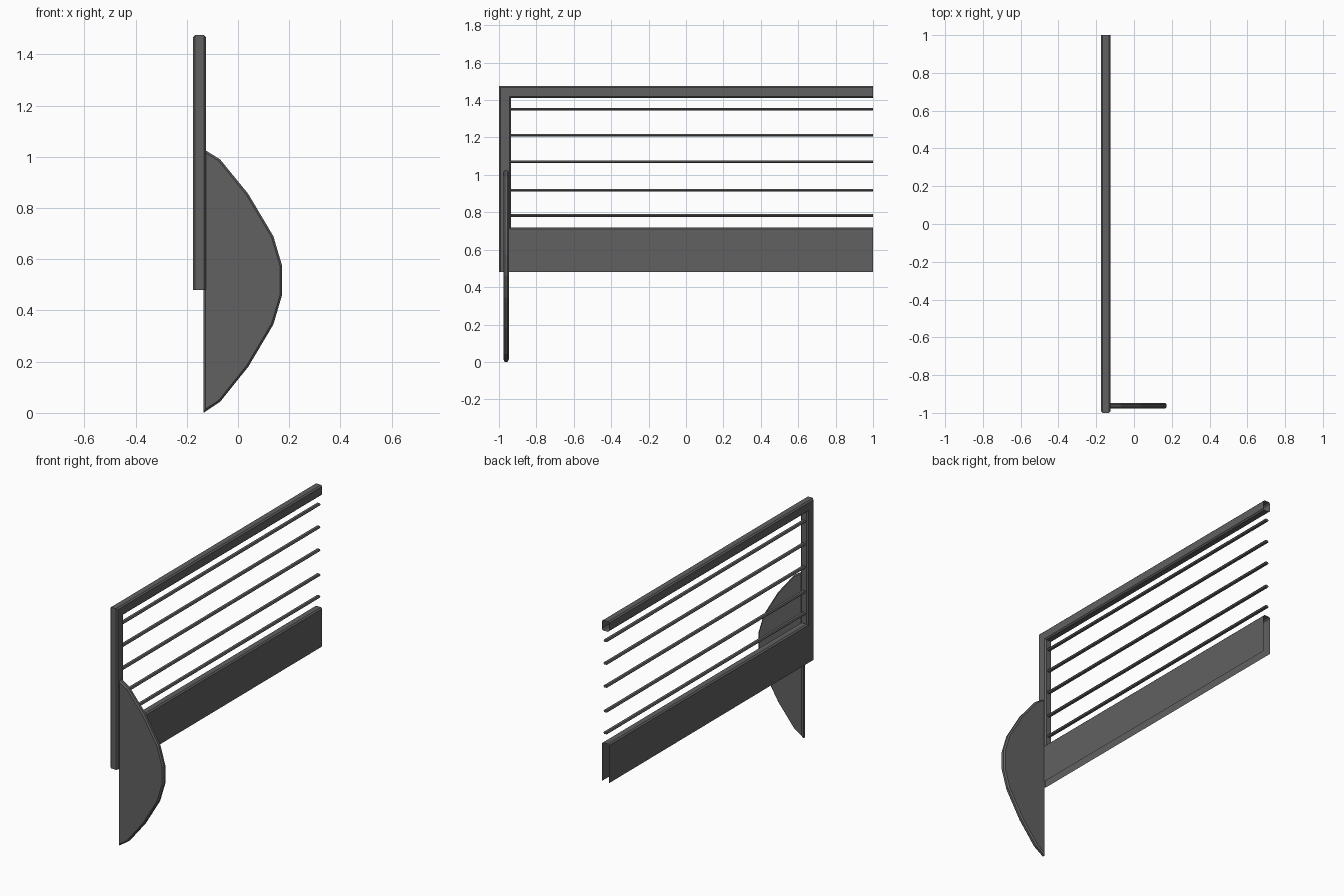
import bpy, bmesh
from mathutils import Vector

if "Cube" in bpy.data.objects:
    bpy.data.objects.remove(bpy.data.objects["Cube"])

grey = bpy.data.materials.new("dark_grey")
grey.diffuse_color = (0.12, 0.12, 0.12, 1)
grey.use_nodes = True
grey.node_tree.nodes["Principled BSDF"].inputs["Base Color"].default_value = grey.diffuse_color


def prism(name, points, vec, bevel, open_test=None):
    """Extrude a planar outline, chamfer its rims, optionally remove open ends."""
    def is_open(elem):
        return open_test is not None and any(
            all(abs(v.co[axis] - val) < 1e-4 for v in elem.verts)
            for axis, val in open_test)

    bm = bmesh.new()
    base = bm.faces.new([bm.verts.new(p) for p in points])
    ext = bmesh.ops.extrude_face_region(bm, geom=[base], use_keep_orig=True)
    moved = [g for g in ext["geom"] if isinstance(g, bmesh.types.BMVert)]
    bmesh.ops.translate(bm, verts=moved, vec=vec)
    bmesh.ops.recalc_face_normals(bm, faces=bm.faces[:])
    direction = Vector(vec).normalized()
    rims = [e for e in bm.edges
            if abs((e.verts[0].co - e.verts[1].co).dot(direction)) < 1e-5
            and not is_open(e)]
    if bevel:
        bmesh.ops.bevel(bm, geom=rims, offset=bevel, offset_type='OFFSET',
                        segments=1, profile=0.5, affect='EDGES')
    bmesh.ops.delete(bm, geom=[f for f in bm.faces if is_open(f)], context='FACES')
    mesh = bpy.data.meshes.new(name)
    bm.to_mesh(mesh)
    bm.free()
    mesh.materials.append(grey)
    obj = bpy.data.objects.new(name, mesh)
    bpy.context.collection.objects.link(obj)
    return obj


# C-shaped hollow frame: top rail, end post and lower panel, open at +y and below
frame = [(-1, 0.48), (-1, 1.475), (1, 1.475), (1, 1.412),
         (-0.935, 1.412), (-0.935, 0.72), (1, 0.72), (1, 0.48)]
prism("railing_frame", [(-0.175, y, z) for y, z in frame], (0.05, 0, 0), 0.008,
      [(1, 1.0), (2, 0.48)])

# Thin horizontal bars running from the post to the open end
section = [(-0.013, 0), (-0.008, 0.007), (0.008, 0.007),
           (0.013, 0), (0.008, -0.007), (-0.008, -0.007)]
for i, z in enumerate((0.783, 0.917, 1.07, 1.212, 1.352)):
    prism(f"rail_bar_{i + 1}", [(-0.15 + x, -0.94, z + dz) for x, dz in section],
          (0, 1.94, 0), 0)

# Curved support plate on the post
plate = [(-0.135, 0), (-0.07, 0.043), (0.04, 0.18), (0.138, 0.345), (0.172, 0.46),
         (0.172, 0.575), (0.138, 0.69), (0.04, 0.855), (-0.07, 0.99), (-0.135, 1.03)]
prism("support_plate", [(x, -0.977, z) for x, z in plate], (0, 0.03, 0), 0.008)
